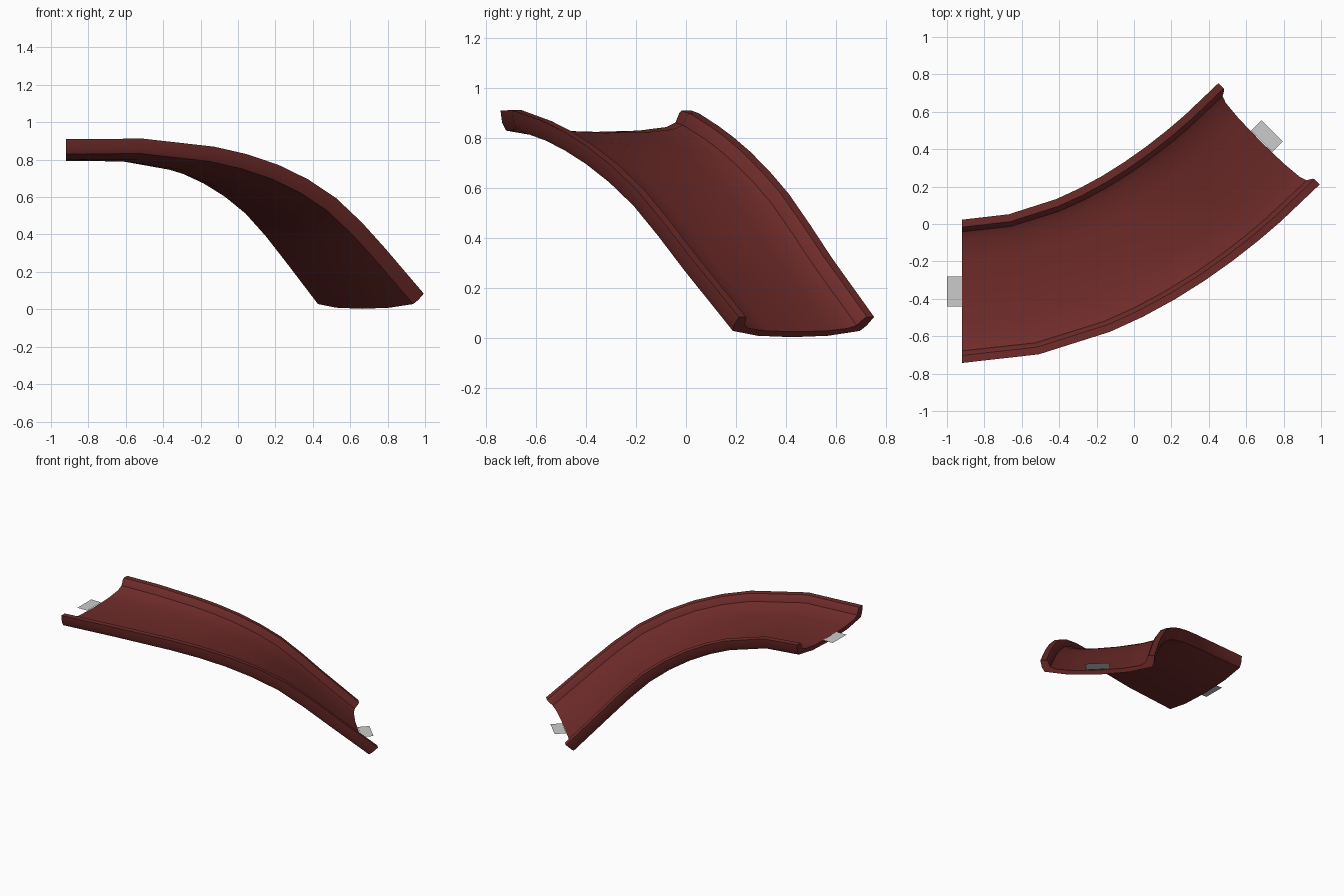
import bpy, bmesh, math
from mathutils import Vector, Matrix

if "Cube" in bpy.data.objects:
    bpy.data.objects.remove(bpy.data.objects["Cube"])

# centre line: plan curve (cubic Bezier) and height at seven even stations
PLAN = [Vector(p) for p in ((-0.92, -0.36), (-0.255, -0.36), (0.33, 0.09), (0.682, 0.442))]
HEIGHT = [0.83, 0.826, 0.78, 0.685, 0.52, 0.268, 0.028]
STATIONS = [0, 1, 2, 2.5, 3, 3.5, 4, 4.5, 5, 6]

# half cross-section (across, up): floor, wall, rim, outside, underside
HALF = [(0, -0.005), (0.17, 0.0), (0.28, 0.014), (0.318, 0.032), (0.333, 0.07), (0.343, 0.08),
        (0.383, 0.08), (0.376, 0.03), (0.36, 0.0), (0.2, -0.028), (0, -0.036)]
PROFILE = HALF + [(-u, v) for u, v in reversed(HALF[1:-1])]


def height(s):
    """Catmull-Rom height and slope per station."""
    i = min(int(s), 5)
    f = s - i
    a, b = HEIGHT[i], HEIGHT[i + 1]
    slope = lambda k: 0 if k == 0 else (-0.255 if k == 6 else (HEIGHT[k + 1] - HEIGHT[k - 1]) / 2)
    m, n = slope(i), slope(i + 1)
    z = (2*f**3 - 3*f**2 + 1)*a + (f**3 - 2*f**2 + f)*m + (3*f**2 - 2*f**3)*b + (f**3 - f**2)*n
    dz = (6*f*f - 6*f)*(a - b) + (3*f*f - 4*f + 1)*m + (3*f*f - 2*f)*n
    return z, dz


def frame(s):
    """Position, sideways and up directions at a station."""
    t = s / 6
    q = 1 - t
    a, b, c, d = PLAN
    p = a*q**3 + b*3*q*q*t + c*3*q*t*t + d*t**3
    v = (b - a)*3*q*q + (c - b)*6*q*t + (d - c)*3*t*t
    z, dz = height(s)
    tangent = Vector((v.x, v.y, dz * 6)).normalized()
    side = Vector((v.y, -v.x, 0)).normalized()
    # slight banking through the upper bend
    bank = math.radians(2 * math.sin(math.pi * t)) if t < 1 else 0
    side = Matrix.Rotation(-bank, 3, tangent) @ side
    if side.z < 0:
        side = Matrix.Rotation(2 * bank, 3, tangent) @ side
    return Vector((p.x, p.y, z)), side, side.cross(tangent)


def add_object(name, bm):
    bmesh.ops.recalc_face_normals(bm, faces=bm.faces)
    mesh = bpy.data.meshes.new(name)
    bm.to_mesh(mesh)
    bm.free()
    ob = bpy.data.objects.new(name, mesh)
    bpy.context.collection.objects.link(ob)
    return ob


# chute: profile swept along the centre line
bm = bmesh.new()
rings = []
for s in STATIONS:
    pos, side, up = frame(s)
    rings.append([bm.verts.new(pos + side*u + up*v) for u, v in PROFILE])
n = len(PROFILE)
for r0, r1 in zip(rings, rings[1:]):
    for i in range(n):
        j = (i + 1) % n
        bm.faces.new((r0[i], r0[j], r1[j], r1[i]))
bm.faces.new(rings[0])
bm.faces.new(rings[-1])
chute = add_object("slide_chute", bm)
red = bpy.data.materials.new("dark_red")
red.diffuse_color = (0.16, 0.025, 0.023, 1)
red.use_nodes = True
red.node_tree.nodes["Principled BSDF"].inputs["Base Color"].default_value = red.diffuse_color
chute.data.materials.append(red)
bpy.context.view_layer.objects.active = chute
chute.select_set(True)
bpy.ops.object.shade_smooth_by_angle(angle=math.radians(30))


# level connector tabs at both ends
def tab(name, station, angle):
    pos, _, _ = frame(station)
    fwd = Vector((math.cos(angle), math.sin(angle), 0))
    side = Vector((fwd.y, -fwd.x, 0))
    bm = bmesh.new()
    bm.faces.new([bm.verts.new(pos + fwd*a + side*b)
                  for a, b in ((0, -0.08), (0.08, -0.08), (0.08, 0.08), (0, 0.08))])
    return add_object(name, bm)


tab("top_connector_tab", 0, math.pi)
tab("bottom_connector_tab", 6, math.pi / 4)
